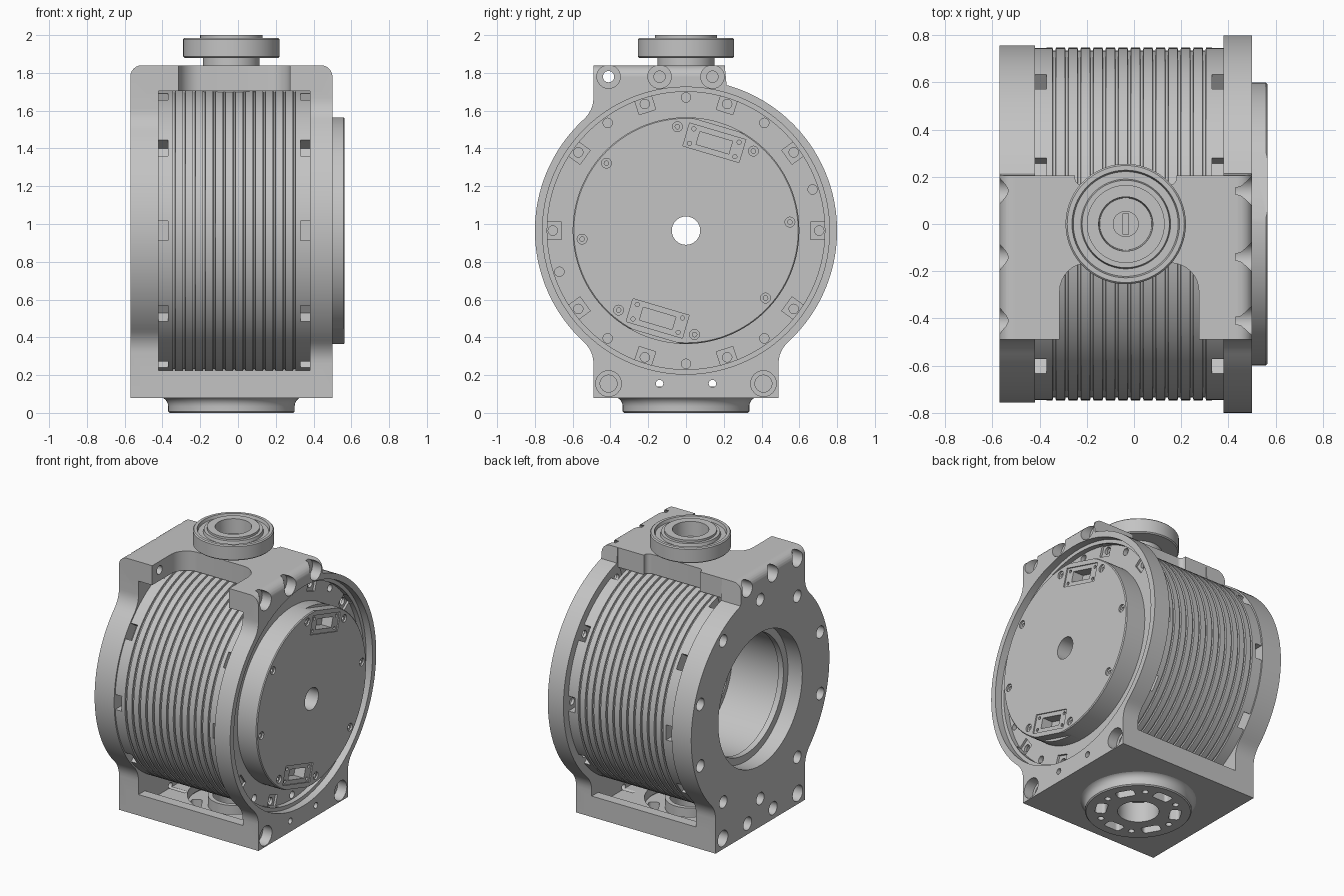
import bpy, bmesh
from math import radians, sin, cos, pi, asin
from mathutils import Matrix, Vector

if "Cube" in bpy.data.objects:
    bpy.data.objects.remove(bpy.data.objects["Cube"])

ZC = 0.965                       # height of the main axis
MID = -0.035                     # x of the vertical axis
ALONG_X = Matrix.Rotation(pi / 2, 4, 'Y')
BODY = Matrix.Translation((0, 0, ZC)) @ ALONG_X
UPRIGHT = Matrix.Translation((MID, 0, 0))

grey = bpy.data.materials.new("machined grey")
grey.use_nodes = True
grey.diffuse_color = (0.55, 0.55, 0.55, 1)
grey.node_tree.nodes["Principled BSDF"].inputs["Base Color"].default_value = (0.55, 0.55, 0.55, 1)


def lathe(bm, profile, matrix, steps=96):
    """Spin a closed (radius, height) profile and place it with the matrix."""
    part = bmesh.new()
    verts = [part.verts.new((r, 0, h)) for r, h in profile]
    edges = [part.edges.new((verts[i - 1], verts[i])) for i in range(len(verts))]
    bmesh.ops.spin(part, geom=verts + edges, axis=(0, 0, 1), cent=(0, 0, 0),
                   angle=2 * pi, steps=steps, use_merge=True)
    bmesh.ops.remove_doubles(part, verts=part.verts, dist=1e-5)
    merge(bm, part, matrix)


def merge(bm, part, matrix=Matrix()):
    bmesh.ops.transform(part, matrix=matrix, verts=part.verts)
    bmesh.ops.recalc_face_normals(part, faces=part.faces)
    mesh = bpy.data.meshes.new("part")
    part.to_mesh(mesh)
    part.free()
    bm.from_mesh(mesh)
    bpy.data.meshes.remove(mesh)


def rod(bm, r, a, b, matrix, steps=24):
    lathe(bm, [(0, a), (r, a), (r, b), (0, b)], matrix, steps)


def stepped(bm, r1, r2, a, b, c, matrix, steps=24):
    lathe(bm, [(0, a), (r1, a), (r1, b), (r2, b), (r2, c), (0, c)], matrix, steps)


def box(bm, x, y, z, matrix=Matrix(), round_z=0):
    """Box from ranges, with optional rounded vertical edges."""
    part = bmesh.new()
    bmesh.ops.create_cube(part, size=1)
    for v in part.verts:
        v.co = [r[0] if c < 0 else r[1] for c, r in zip(v.co, (x, y, z))]
    if round_z:
        upright = [e for e in part.edges if abs(e.verts[0].co.z - e.verts[1].co.z) > 1e-4]
        bmesh.ops.bevel(part, geom=upright, offset=round_z, segments=8, profile=0.5, affect='EDGES')
    merge(bm, part, matrix)


def finish(name, bm):
    mesh = bpy.data.meshes.new(name)
    bm.to_mesh(mesh)
    bm.free()
    mesh.materials.append(grey)
    obj = bpy.data.objects.new(name, mesh)
    bpy.context.collection.objects.link(obj)
    return obj


def combine(obj, bm, operation='DIFFERENCE'):
    tool = finish("tool", bm)
    tool.hide_render = True
    mod = obj.modifiers.new("combine", 'BOOLEAN')
    mod.operation, mod.solver, mod.object = operation, 'EXACT', tool
    bpy.context.view_layer.objects.active = obj
    bpy.ops.object.modifier_apply(modifier=mod.name)
    bpy.data.objects.remove(tool)


def polar(r, degrees):
    a = radians(degrees)
    return r * sin(a), ZC + r * cos(a)


def at(y, z):
    return Matrix.Translation((0, y, z)) @ ALONG_X


def turned(degrees, y=0, z=ZC):
    return Matrix.Translation((0, y, z)) @ Matrix.Rotation(radians(-degrees), 4, 'X')


def fillet(start, corner, end):
    """Points of a soft curve across a corner."""
    s, c, e = Vector(start), Vector(corner), Vector(end)
    return [tuple(s * (1 - t) ** 2 + c * 2 * t * (1 - t) + e * t * t)
            for t in [i / 6 for i in range(7)]]


def end_plate(radius, inner, outer):
    """Round plate with a square foot and an offset top block."""
    bm = bmesh.new()
    foot, top = asin(0.49 / radius), asin(0.215 / radius)
    soft = 0.08 / radius

    def rim(a):
        return radius * sin(a), ZC + radius * cos(a)

    def arc(a, b):
        return [rim(a + (b - a) * i / 40) for i in range(1, 40)]

    def blend(side, a, up):
        y, z = rim(a)
        return fillet((side, z + up * 0.07), (side, z), rim(a + soft * up * (1 if side > 0 else -1)))

    low_right = blend(0.49, pi - foot, -1)
    low_left = blend(-0.49, foot - pi, -1)
    up_left = blend(-0.49, -foot, 1)
    pts = [(-0.49, 0.08), (0.49, 0.08)] + low_right + arc(pi - foot - soft, top)
    pts += [rim(top), (0.205, 1.84), (-0.49, 1.84)] + up_left
    pts += arc(-foot - soft, foot - pi + soft) + low_left[::-1]
    face = bm.faces.new([bm.verts.new((inner, y, z)) for y, z in pts])
    out = bmesh.ops.extrude_face_region(bm, geom=[face])["geom"]
    bmesh.ops.translate(bm, vec=(outer - inner, 0, 0),
                        verts=[g for g in out if isinstance(g, bmesh.types.BMVert)])
    bmesh.ops.recalc_face_normals(bm, faces=bm.faces)
    edge = [e for e in bm.edges if all(v.co.z > 1.83 and abs(v.co.x - outer) < 1e-5
                                       for v in e.verts)]
    bmesh.ops.bevel(bm, geom=edge, offset=0.06, segments=6, profile=0.5, affect='EDGES')
    return bm


# Frame: two end plates joined by a top bridge and a base slab
frame = finish("frame", end_plate(0.757, -0.42, -0.57))
combine(frame, end_plate(0.8, 0.38, 0.5), 'UNION')
bm = bmesh.new()
box(bm, (-0.5, 0.43), (-0.49, 0.205), (1.705, 1.84))
box(bm, (-0.5, 0.43), (-0.49, 0.49), (0.08, 0.225))
combine(frame, bm, 'UNION')

# Bridge recesses, base pocket, bores of the end plates
bm = bmesh.new()
box(bm, (-0.315, 0.275), (-0.8, -0.165), (1.6, 2), round_z=0.12)
box(bm, (-0.25, 0.18), (0.165, 0.6), (1.6, 2), round_z=0.03)
box(bm, (-0.42, 0.38), (-0.42, 0.42), (0.14, 0.5))
stepped(bm, 0.76, 0.735, 0.7, 0.45, 0.415, BODY, 96)
stepped(bm, 0.46, 0.41, -0.7, -0.46, -0.3, BODY, 96)
combine(frame, bm)
bm = bmesh.new()
rod(bm, 0.29, 0.0, 0.2, UPRIGHT, 64)
rod(bm, 0.55, 0.3, 0.6, BODY, 64)

# Bolt holes in the frame
for y in (-0.41, -0.14, 0.14):
    corner = y < -0.4
    stepped(bm, 0.062, 0.03, 0.6, 0.43, 0.2 if corner else 0.39, at(y, 1.78))
    stepped(bm, 0.055, 0.03, -0.7, -0.49, -0.2 if corner else -0.44, at(y, 1.78))
for y in (-0.41, 0.41):
    stepped(bm, 0.068, 0.045, 0.6, 0.43, 0.39, at(y, 0.155))
    rod(bm, 0.055, -0.7, -0.46, at(y, 0.155))
for y in (-0.14, 0.14):
    rod(bm, 0.02, 0.3, 0.7, at(y, 0.155), 16)
    stepped(bm, 0.045, 0.02, -0.7, -0.48, -0.3, at(y, 0.155))
for k in range(20):
    if k % 2 == 0:
        rod(bm, 0.042, -0.7, -0.46, at(*polar(0.69, 18 * k)))
    if k not in (6, 16):
        rod(bm, 0.025, 0.36, 0.47, at(*polar(0.705, 18 * k)), 16)
combine(frame, bm)

# Open pockets around every other screw on the flange floor
bm = bmesh.new()
for k in range(1, 20, 2):
    box(bm, (0.4, 0.44), (-0.046, 0.046), (0.66, 0.737), turned(18 * k))
combine(frame, bm)

# Finned barrel with shallow grooves and an open bore
fins = [(0.747, -0.425)]
for k in range(13):
    x = -0.345 + 0.053 * k
    fins += [(0.747, x), (0.736, x + 0.002), (0.736, x + 0.012), (0.747, x + 0.014)]
fins += [(0.747, 0.385), (0.6, 0.385), (0.56, 0.36), (0.56, 0.06), (0.47, 0.06),
         (0.47, 0.0), (0.39, 0.0), (0.39, -0.06), (0.42, -0.06), (0.42, -0.425)]
bm = bmesh.new()
lathe(bm, fins, BODY, 128)
barrel = finish("finned_barrel", bm)

# Nut windows around both ends of the barrel
bm = bmesh.new()
for k in range(1, 20, 2):
    for x in ((-0.45, -0.37), (0.33, 0.41)):
        box(bm, x, (-0.052, 0.052), (0.67, 0.9), turned(18 * k))
combine(barrel, bm)

# Output disc with centre hole, flats, screws and two connector recesses
bm = bmesh.new()
lathe(bm, [(0.075, 0.38), (0.6, 0.38), (0.6, 0.559), (0.594, 0.565), (0.075, 0.565)], BODY, 128)
disc = finish("output_disc", bm)
bm, pockets = bmesh.new(), bmesh.new()
for k in range(8):
    stepped(bm, 0.026, 0.012, 0.6, 0.553, 0.53, at(*polar(0.552, 40.3 + 45 * k)))
for y, z, side in ((0.15, 1.43, 0), (-0.15, 0.5, 180)):
    tilt = turned(16.5, y, z)
    box(bm, (0.557, 0.6), (-0.155, 0.155), (-0.063, 0.063), tilt)
    box(bm, (0.5, 0.6), (-0.25, 0.25), (0.582, 0.7), turned(16.5 + side))
    box(pockets, (0.48, 0.6), (-0.09, 0.09), (-0.035, 0.035), tilt)
    for sy in (-0.125, 0.125):
        for sz in (-0.04, 0.04):
            rod(pockets, 0.011, 0.53, 0.6, tilt @ Matrix.Translation((0, sy, sz)) @ ALONG_X, 12)
combine(disc, bm)
combine(disc, pockets)

# Top bearing on a short neck, with a slotted screw in its bore
bm = bmesh.new()
lathe(bm, [(0, 1.7), (0.15, 1.7), (0.15, 1.88), (0.248, 1.88), (0.255, 1.887), (0.255, 1.978),
           (0.248, 1.985), (0.228, 1.985), (0.222, 1.965), (0.19, 1.965), (0.185, 1.985),
           (0.165, 1.985), (0.165, 2), (0.115, 2), (0.11, 1.9), (0.055, 1.9), (0.055, 1.92),
           (0, 1.92)], UPRIGHT)
bearing = finish("top_bearing", bm)
bm = bmesh.new()
box(bm, (MID - 0.012, MID + 0.012), (-0.045, 0.045), (1.905, 1.95))
combine(bearing, bm)

# Base flange with flared rim, bore and slots
bm = bmesh.new()
flare = [(0.335 + 0.05 * (1 - cos(a)), 0.035 + 0.05 * sin(a)) for a in [pi / 12 * i for i in range(7)]]
lathe(bm, [(0.13, 0), (0.328, 0), (0.335, 0.007)] + flare
      + [(0.3, 0.085), (0.3, 0.07), (0.16, 0.07), (0.16, 0.14), (0.13, 0.14)], UPRIGHT)
flange = finish("base_flange", bm)
bm = bmesh.new()
for k in range(6):
    turn = UPRIGHT @ Matrix.Rotation(radians(60 * k + 30), 4, 'Z')
    box(bm, (0.2, 0.27), (-0.06, 0.06), (-0.1, 0.1), turn, round_z=0.02)
    rod(bm, 0.02, -0.1, 0.03, UPRIGHT @ Matrix.Rotation(radians(60 * k), 4, 'Z')
        @ Matrix.Translation((0.25, 0, 0)), 16)
combine(flange, bm)

# Smooth round surfaces, keep machined edges sharp
for obj in (frame, barrel, disc, bearing, flange):
    bpy.ops.object.select_all(action='DESELECT')
    obj.select_set(True)
    bpy.context.view_layer.objects.active = obj
    bpy.ops.object.shade_smooth_by_angle(angle=radians(30))
